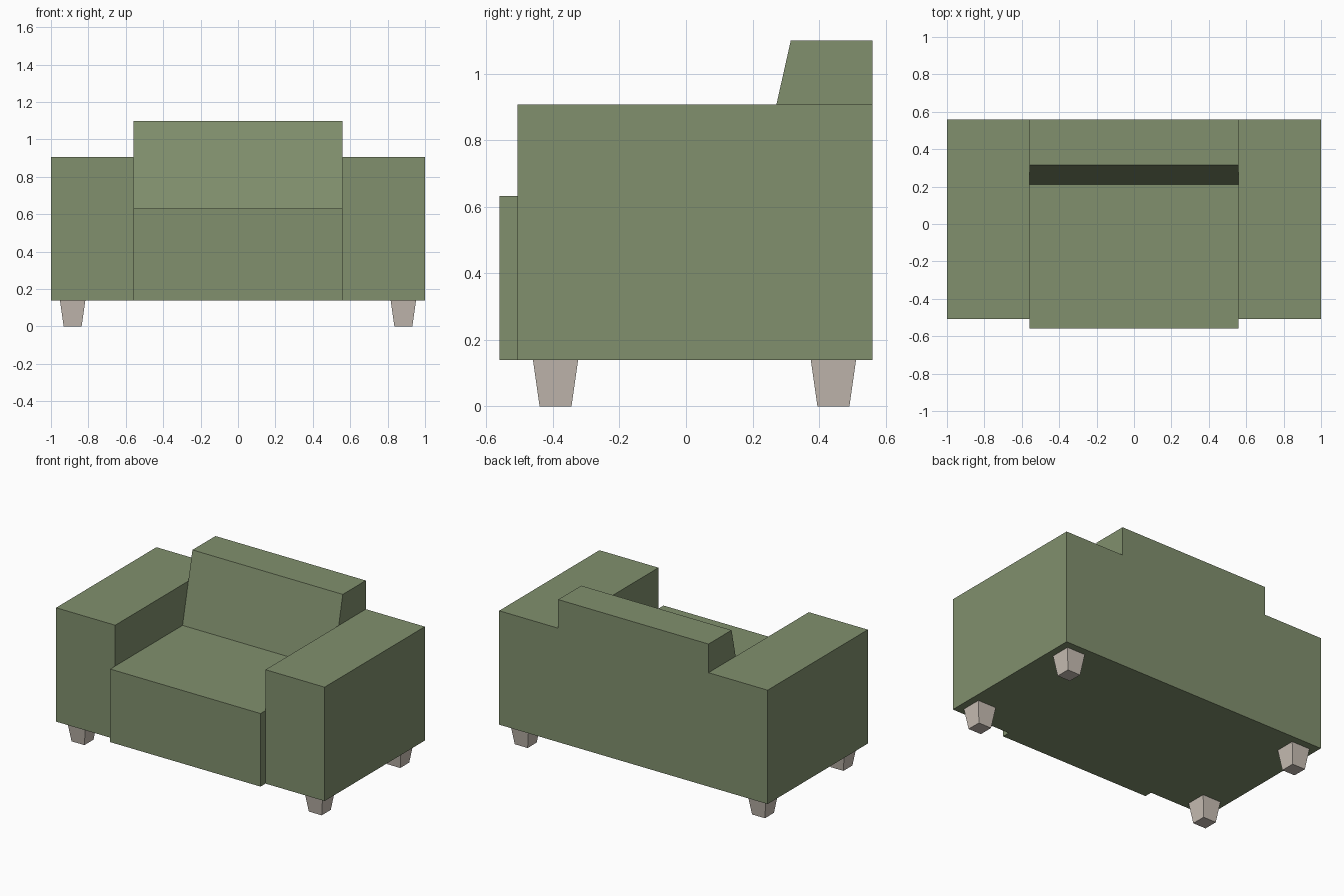
import bpy
import bmesh
from mathutils import Vector

if "Cube" in bpy.data.objects:
    bpy.data.objects.remove(bpy.data.objects["Cube"])


def material(name, color):
    mat = bpy.data.materials.new(name)
    mat.diffuse_color = (*color, 1)
    mat.use_nodes = True
    mat.node_tree.nodes["Principled BSDF"].inputs["Base Color"].default_value = mat.diffuse_color
    return mat


fabric = material("green_fabric", (0.22, 0.28, 0.155))
wood = material("pale_wood", (0.58, 0.52, 0.46))


def loft(name, lower, upper, mat):
    """Closed flat-faced solid between two matching outlines."""
    bm = bmesh.new()
    a = [bm.verts.new(p) for p in lower]
    b = [bm.verts.new(p) for p in upper]
    n = len(a)
    bm.faces.new(a)
    bm.faces.new(b)
    for i in range(n):
        j = (i + 1) % n
        bm.faces.new((a[i], a[j], b[j], b[i]))
    bmesh.ops.recalc_face_normals(bm, faces=bm.faces)
    mesh = bpy.data.meshes.new(name)
    bm.to_mesh(mesh)
    bm.free()
    mesh.materials.append(mat)
    obj = bpy.data.objects.new(name, mesh)
    bpy.context.collection.objects.link(obj)
    return obj


def side_extrude(name, profile, x0, x1, mat):
    """Extrude a (y, z) side profile along x."""
    return loft(name, [(x0, y, z) for y, z in profile],
                [(x1, y, z) for y, z in profile], mat)


def square(cx, cy, z, half):
    return [Vector((cx + sx * half, cy + sy * half, z))
            for sx, sy in ((-1, -1), (1, -1), (1, 1), (-1, 1))]


BASE, ARM_TOP, INNER, BACK_Y = 0.14, 0.907, 0.56, 0.56

# Seat and leaning backrest share one side profile
side_extrude("seat_and_back",
             [(-0.56, BASE), (BACK_Y, BASE), (BACK_Y, 1.10),
              (0.315, 1.10), (0.21, 0.632), (-0.56, 0.632)],
             -INNER, INNER, fabric)

for side, s in (("left", -1), ("right", 1)):
    # Wide box arms, set back slightly from the seat front
    side_extrude(f"{side}_arm",
                 [(-0.507, BASE), (BACK_Y, BASE),
                  (BACK_Y, ARM_TOP), (-0.507, ARM_TOP)],
                 s * INNER, s * 1.0, fabric)
    # Tapered square legs
    for end, y in (("front", -0.392), ("back", 0.443)):
        loft(f"{end}_{side}_leg", square(s * 0.884, y, 0, 0.048),
             square(s * 0.884, y, BASE, 0.068), wood)
